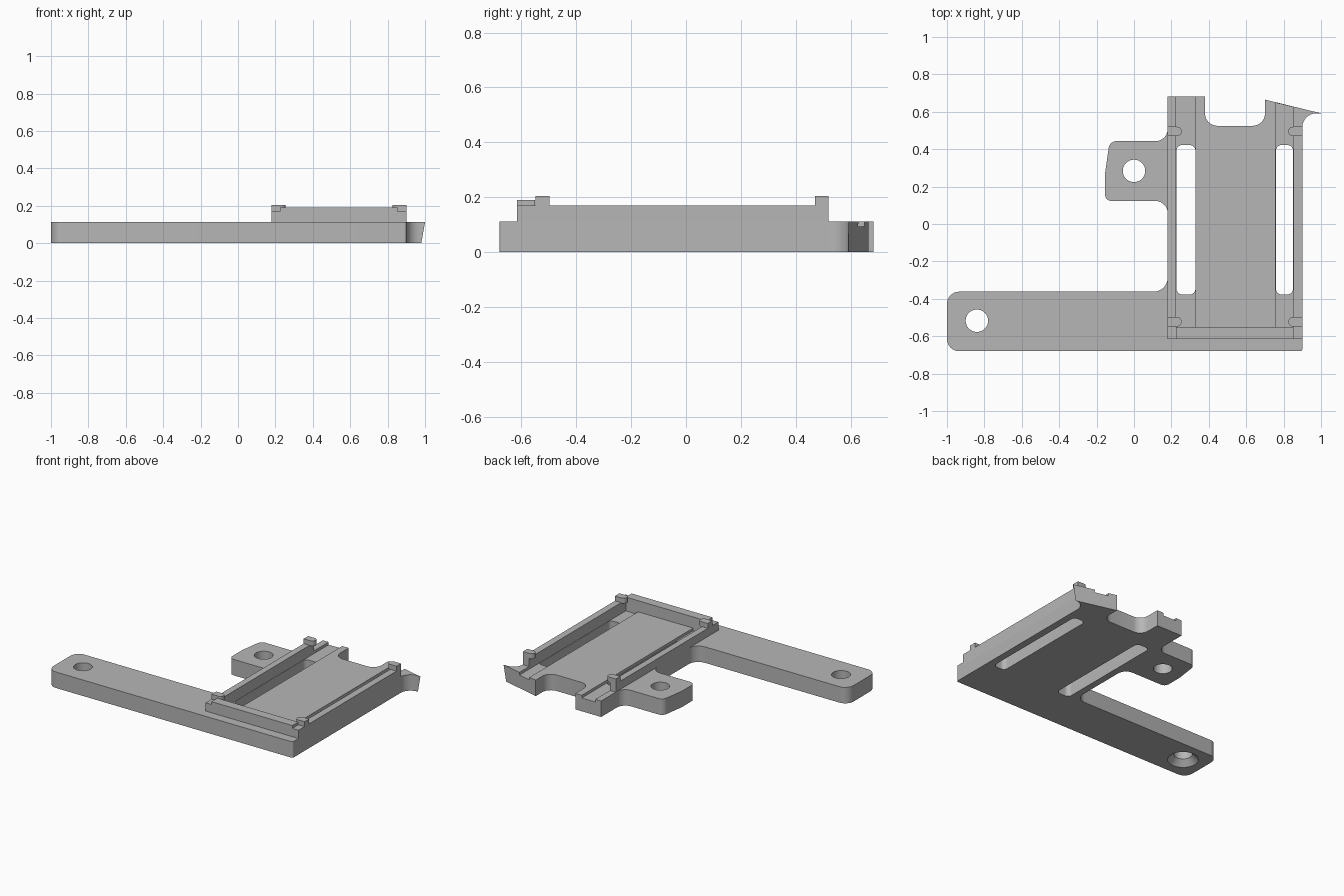
import bpy, bmesh
from math import pi, cos, sin
from mathutils import Vector

if "Cube" in bpy.data.objects:
    bpy.data.objects.remove(bpy.data.objects["Cube"], do_unlink=True)

grey = bpy.data.materials.new("plain grey")
grey.use_nodes = True
grey.diffuse_color = (0.47, 0.47, 0.47, 1)
grey.node_tree.nodes["Principled BSDF"].inputs["Base Color"].default_value = grey.diffuse_color

BASE, GROOVE, WALL, LIP, TAB = 0.112, 0.093, 0.17, 0.19, 0.204


def fillet(corners, steps=8):
    """Round each (x, y, radius) corner of a closed outline."""
    out = []
    n = len(corners)
    for i, (x, y, r) in enumerate(corners):
        p = Vector((x, y))
        if r == 0:
            out.append(p)
            continue
        a = (Vector(corners[i - 1][:2]) - p).normalized()
        b = (Vector(corners[(i + 1) % n][:2]) - p).normalized()
        half = a.angle(b) / 2
        centre = p + (a + b).normalized() * r / sin(half)
        reach = r * cos(half) / sin(half)
        u, v = p + a * reach - centre, p + b * reach - centre
        for k in range(steps + 1):
            t = k / steps
            sweep = u.angle(v)
            out.append(centre + (u * sin((1 - t) * sweep) + v * sin(t * sweep)) / sin(sweep))
    return out


def prism(name, outline, z0, z1):
    bm = bmesh.new()
    face = bm.faces.new([bm.verts.new((p[0], p[1], z0)) for p in outline])
    top = bmesh.ops.extrude_face_region(bm, geom=[face])["geom"]
    bmesh.ops.translate(bm, vec=(0, 0, z1 - z0),
                        verts=[v for v in top if isinstance(v, bmesh.types.BMVert)])
    bmesh.ops.recalc_face_normals(bm, faces=bm.faces)
    return finish(name, bm)


def finish(name, bm):
    mesh = bpy.data.meshes.new(name)
    bm.to_mesh(mesh)
    bm.free()
    mesh.materials.append(grey)
    obj = bpy.data.objects.new(name, mesh)
    bpy.context.collection.objects.link(obj)
    return obj


def block(name, x0, x1, y0, y1, z0, z1, r=0):
    return prism(name, fillet([(x0, y0, r), (x1, y0, r), (x1, y1, r), (x0, y1, r)]), z0, z1)


def cone(name, x, y, z0, z1, r0, r1):
    bm = bmesh.new()
    bmesh.ops.create_cone(bm, cap_ends=True, segments=40, radius1=r0, radius2=r1, depth=z1 - z0)
    bmesh.ops.translate(bm, vec=(x, y, (z0 + z1) / 2), verts=bm.verts)
    return finish(name, bm)


def select(obj):
    bpy.ops.object.select_all(action="DESELECT")
    obj.select_set(True)
    bpy.context.view_layer.objects.active = obj


def cut(obj, cutter):
    select(obj)
    mod = obj.modifiers.new("cut", "BOOLEAN")
    mod.operation = "DIFFERENCE"
    mod.object = cutter
    bpy.ops.object.modifier_apply(modifier=mod.name)
    bpy.data.objects.remove(cutter, do_unlink=True)


# Base plate: long arm, tray floor, horn, rear prong and side ear
plate = prism("base_plate", fillet([
    (-1, -0.68, 0.065), (0.9, -0.68, 0.012), (0.9, 0.592, 0.075), (1, 0.592, 0),
    (0.7, 0.665, 0), (0.7, 0.525, 0.065), (0.38, 0.525, 0.065), (0.38, 0.683, 0),
    (0.18, 0.683, 0), (0.18, 0.443, 0.065), (-0.13, 0.443, 0.04), (-0.155, 0.27, 0.2),
    (-0.155, 0.123, 0.035), (0.18, 0.123, 0.065), (0.18, -0.362, 0.075),
    (-1, -0.362, 0.065)]), 0, BASE)

# Horn tip leans inward at the bottom
for v in plate.data.vertices:
    if v.co.x > 0.99 and v.co.z < 0.01:
        v.co.x -= 0.02

# Long grooves with through slots
for x0, x1 in ((0.225, 0.33), (0.757, 0.852)):
    cut(plate, block("groove_cutter", x0, x1, -0.55, 0.8, GROOVE, 0.3))
    cut(plate, block("slot_cutter", x0 + 0.002, x1 - 0.002, -0.377, 0.422, -0.1, 0.3, 0.03))

# Screw holes, the arm one countersunk below
for x, y in ((-0.84, -0.517), (0, 0.284)):
    cut(plate, cone("hole_cutter", x, y, -0.1, 0.3, 0.06, 0.06))
cut(plate, cone("countersink_cutter", -0.84, -0.517, -0.01, 0.04, 0.108, 0.06))
select(plate)
bpy.ops.object.shade_smooth_by_angle(angle=pi / 6)

# Tray walls
block("right_wall", 0.18, 0.225, -0.615, 0.52, 0.09, WALL)
block("left_wall", 0.852, 0.9, -0.615, 0.52, 0.09, WALL)
block("front_wall", 0.225, 0.852, -0.615, -0.55, 0.09, LIP)

# Snap tabs with rounded inner ends
for side, edge, inward in (("right", 0.18, 1), ("left", 0.9, -1)):
    for end, y in (("front", -0.523), ("back", 0.495)):
        r = 0.025
        nose = [(edge + inward * (0.05 + r * cos(a)), y + r * sin(a))
                for a in (pi * (k / 12 - 0.5) for k in range(13))]
        tab = prism(side + "_" + end + "_tab", [(edge, y - r)] + nose + [(edge, y + r)],
                    WALL - 0.002, TAB)
        select(tab)
        bpy.ops.object.shade_smooth_by_angle(angle=pi / 6)
